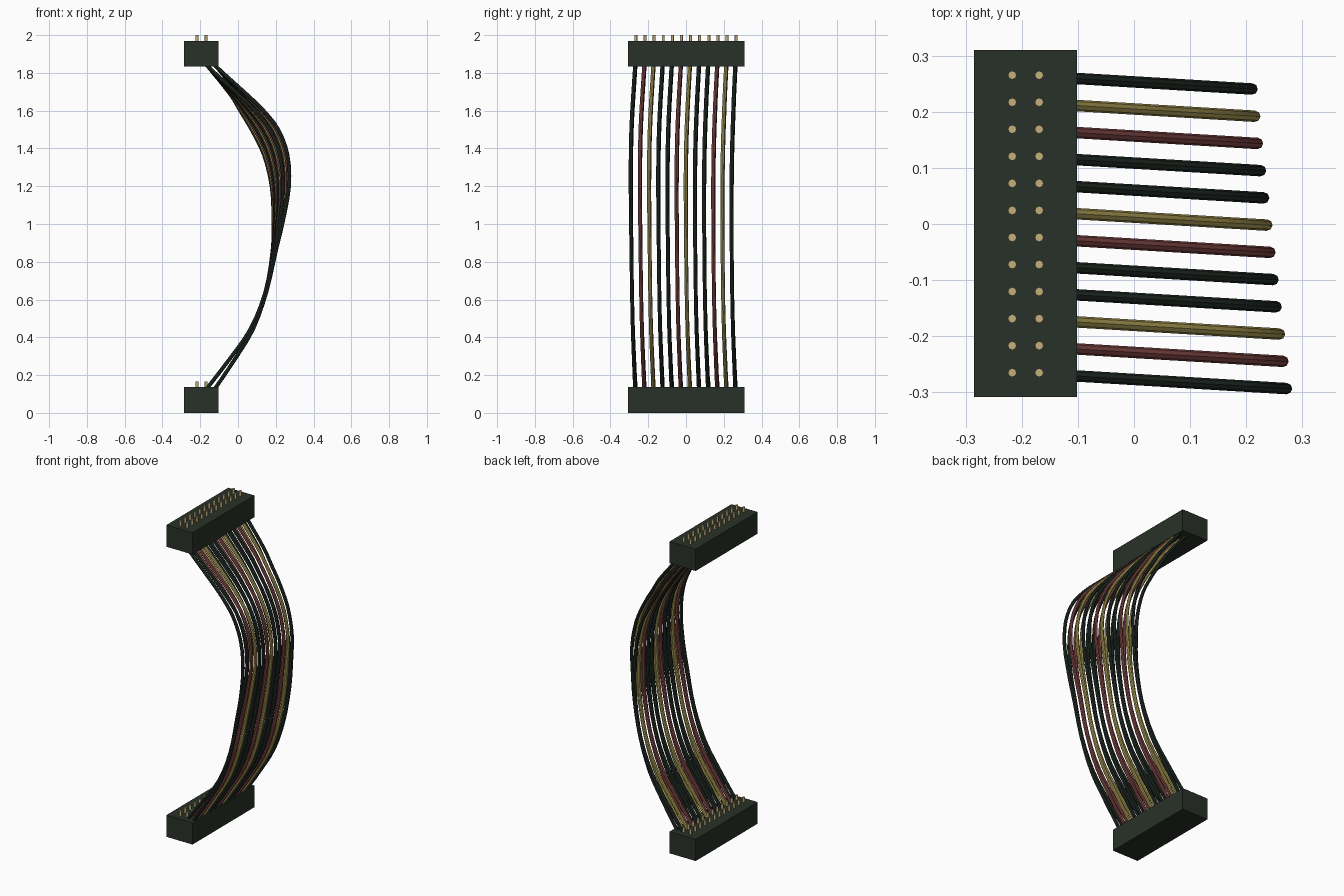
import bpy, bmesh
from mathutils import Matrix, Vector

if "Cube" in bpy.data.objects:
    bpy.data.objects.remove(bpy.data.objects["Cube"])


def material(name, rgb):
    m = bpy.data.materials.new(name)
    m.diffuse_color = (*rgb, 1)
    m.use_nodes = True
    m.node_tree.nodes["Principled BSDF"].inputs["Base Color"].default_value = m.diffuse_color
    return m


housing_mat = material("dark housing", (0.022, 0.031, 0.021))
pin_mat = material("brass pin", (0.56, 0.43, 0.20))
wire_mats = [material("black wire", (0.017, 0.027, 0.020)),
             material("red wire", (0.23, 0.066, 0.062)),
             material("yellow wire", (0.42, 0.34, 0.09))]

COUNT = 12
YS = [-0.265 + 0.0482 * i for i in range(COUNT)]
PIN_XS = (-0.217, -0.169)


def finish(name, bm, mat):
    me = bpy.data.meshes.new(name)
    bm.to_mesh(me)
    bm.free()
    me.materials.append(mat)
    ob = bpy.data.objects.new(name, me)
    bpy.context.collection.objects.link(ob)
    return ob


# Connector block with two rows of pins
def connector(name, z0):
    bm = bmesh.new()
    bmesh.ops.create_cube(bm, size=1, matrix=Matrix.Translation((-0.1935, 0.001, z0 + 0.0685))
                          @ Matrix.Diagonal((0.183, 0.618, 0.137, 1)))
    finish(name + "_housing", bm, housing_mat)
    bm = bmesh.new()
    for x in PIN_XS:
        for y in YS:
            bmesh.ops.create_cone(bm, cap_ends=True, segments=8, radius1=0.0078, radius2=0.0078,
                                  depth=0.06, matrix=Matrix.Translation((x, y, z0 + 0.137)))
    for f in bm.faces:
        f.smooth = abs(f.normal.z) < 0.5
    for e in bm.edges:
        e.smooth = all(f.smooth for f in e.link_faces)
    finish(name + "_pins", bm, pin_mat)


connector("lower_connector", 0.0)
connector("upper_connector", 1.833)

# Wire path: height, x of the innermost wire, gap between rows, fan-out across the ribbon
PATH = [(0.08, -0.202, 0.045, 0), (0.14, -0.156, 0.042, 0), (0.27, -0.056, 0.030, 0),
        (0.44, 0.064, 0.014, 0), (0.64, 0.145, 0.004, 0.001), (0.86, 0.183, 0.008, 0.010),
        (1.02, 0.188, 0.016, 0.035), (1.20, 0.178, 0.031, 0.061), (1.365, 0.138, 0.040, 0.084),
        (1.50, 0.072, 0.045, 0.096), (1.60, 0.012, 0.045, 0.078), (1.68, -0.036, 0.045, 0.044),
        (1.83, -0.156, 0.044, 0), (1.88, -0.200, 0.044, 0)]

# Two stacked layers of wires
cu = bpy.data.curves.new("wires", 'CURVE')
cu.dimensions = '3D'
cu.bevel_depth = 0.0102
cu.bevel_resolution = 2
cu.resolution_u = 3
cu.use_fill_caps = True
for m in wire_mats:
    cu.materials.append(m)
for row in (0, 1):
    for i, y in enumerate(YS):
        fan_t = 1 - i / (COUNT - 1)
        pts = []
        for z, x0, gap, fan in PATH:
            x = x0 + row * gap + fan_t * fan
            pts.append(Vector((x, y - 0.06 * (x + 0.2), z)))
        sp = cu.splines.new('BEZIER')
        sp.bezier_points.add(len(pts) - 1)
        for j, (bp, p) in enumerate(zip(sp.bezier_points, pts)):
            a, b = pts[max(j - 1, 0)], pts[min(j + 1, len(pts) - 1)]
            d = (b - a).normalized()
            bp.handle_left_type = bp.handle_right_type = 'FREE'
            bp.co = p
            bp.handle_left = p - d * (p - a).length / 3
            bp.handle_right = p + d * (b - p).length / 3
        sp.material_index = (0, 1, 2, 0)[i % 4]
        sp.use_smooth = False
wires = bpy.data.objects.new("wires", cu)
bpy.context.collection.objects.link(wires)
bpy.context.view_layer.objects.active = wires
wires.select_set(True)
bpy.ops.object.convert(target='MESH')
